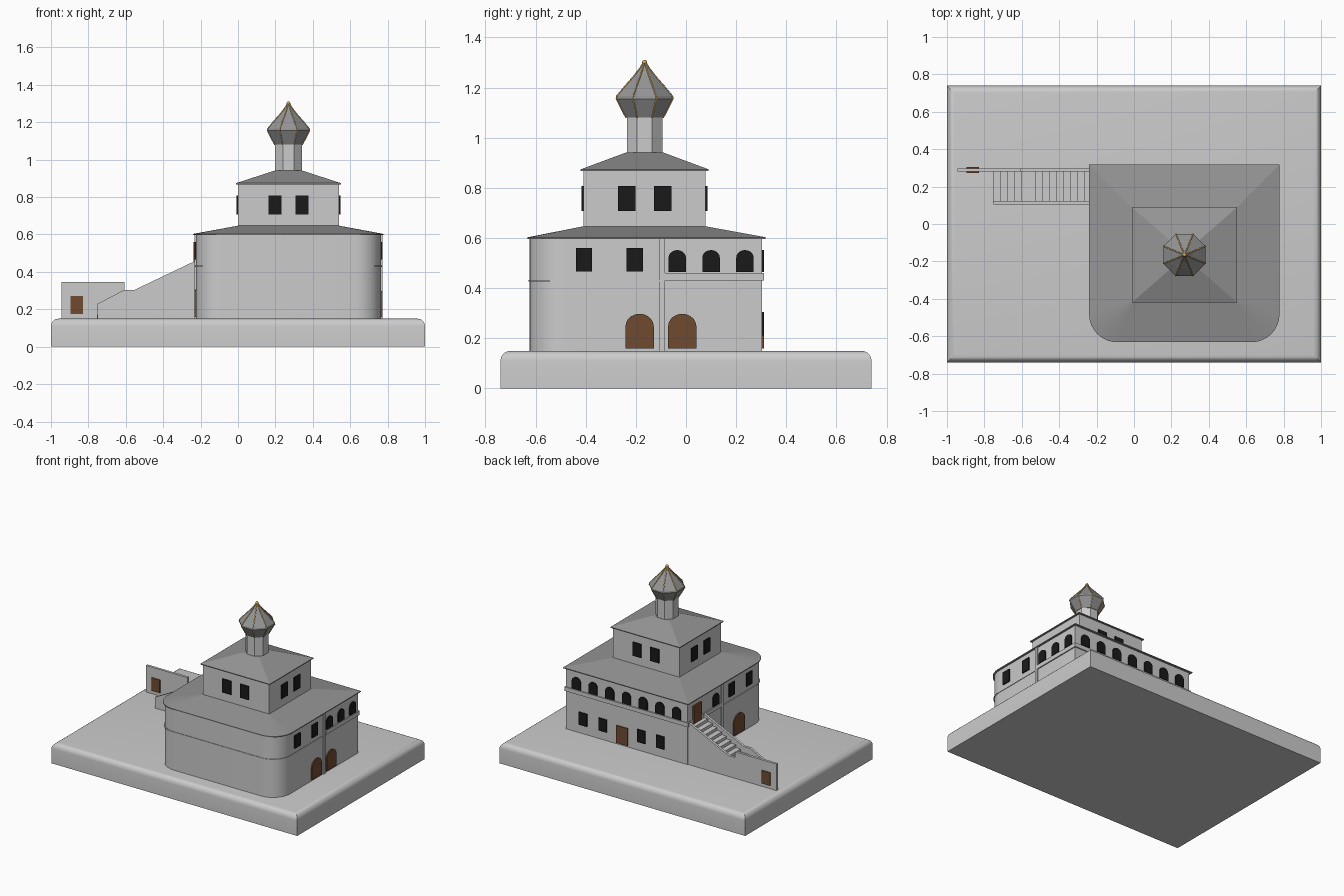
import bpy, bmesh, math
from mathutils import Vector

if "Cube" in bpy.data.objects:
    bpy.data.objects.remove(bpy.data.objects["Cube"])


def material(name, c):
    m = bpy.data.materials.new(name)
    m.diffuse_color = (*c, 1)
    m.use_nodes = True
    m.node_tree.nodes["Principled BSDF"].inputs["Base Color"].default_value = m.diffuse_color
    return m


ROOF = material("roof_grey", (0.3, 0.3, 0.3))
DARK = material("window_black", (0.01, 0.01, 0.01))
WOOD = material("door_brown", (0.16, 0.07, 0.03))
GOLD = material("gold", (0.7, 0.45, 0.12))


def finish(name, bm, mat=None, smooth=False):
    bmesh.ops.recalc_face_normals(bm, faces=bm.faces)
    me = bpy.data.meshes.new(name)
    bm.to_mesh(me)
    bm.free()
    ob = bpy.data.objects.new(name, me)
    bpy.context.collection.objects.link(ob)
    if mat:
        me.materials.append(mat)
    if smooth:
        bpy.ops.object.select_all(action='DESELECT')
        bpy.context.view_layer.objects.active = ob
        ob.select_set(True)
        bpy.ops.object.shade_smooth_by_angle(angle=math.radians(35))
    return ob


def prism(name, pts, depth, mat=None, smooth=False):
    """Extrude a polygon of 3D points along the depth vector."""
    bm = bmesh.new()
    f = bm.faces.new([bm.verts.new(p) for p in pts])
    r = bmesh.ops.extrude_face_region(bm, geom=[f])
    bmesh.ops.translate(bm, vec=depth, verts=[v for v in r["geom"] if isinstance(v, bmesh.types.BMVert)])
    return finish(name, bm, mat, smooth)


def box(name, x0, x1, y0, y1, z0, z1, mat=None):
    return prism(name, [(x0, y0, z0), (x1, y0, z0), (x1, y1, z0), (x0, y1, z0)], (0, 0, z1 - z0), mat)


def plan(x0, x1, y0, y1, z, r):
    """Rectangle whose two front corners are rounded."""
    pts = [(x1, y1, z), (x0, y1, z)]
    for cx, a0 in ((x0 + r, 180), (x1 - r, 270)):
        for i in range(9):
            a = math.radians(a0 + i * 90 / 8)
            pts.append((cx + r * math.cos(a), y0 + r + r * math.sin(a), z))
    return pts


def rect(x0, x1, y0, y1, z):
    return [(x, y, z) for x in (x0, x1) for y in (y0, y1)]


def hull(name, pts, mat):
    bm = bmesh.new()
    for p in pts:
        bm.verts.new(p)
    bmesh.ops.convex_hull(bm, input=bm.verts[:])
    bmesh.ops.dissolve_limit(bm, angle_limit=0.01, verts=bm.verts[:], edges=bm.edges[:])
    return finish(name, bm, mat)


def opening(name, side, wall, c, w, z0, z1, mat, arch=False):
    """Thin panel on a wall; side is 'x' or 'y', c its centre along the wall."""
    out = [(c - w / 2, z0), (c + w / 2, z0)]
    if arch:
        rise = w * 0.45
        out += [(c + w / 2 * math.cos(math.pi * i / 10),
                 z1 - rise + rise * math.sin(math.pi * i / 10)) for i in range(11)]
    else:
        out += [(c + w / 2, z1), (c - w / 2, z1)]
    t = 0.016
    if side == 'x':
        return prism(name, [(wall - t / 2, u, z) for u, z in out], (t, 0, 0), mat)
    return prism(name, [(u, wall - t / 2, z) for u, z in out], (0, t, 0), mat)


# Base slab with rounded top edges
bm = bmesh.new()
bmesh.ops.create_cube(bm, size=1)
for v in bm.verts:
    v.co = (v.co.x * 2, v.co.y * 1.48, (v.co.z + 0.5) * 0.15)
bmesh.ops.bevel(bm, geom=[e for e in bm.edges if all(v.co.z > 0.1 for v in e.verts)],
                offset=0.04, segments=5, profile=0.5, affect='EDGES')
finish("base", bm, smooth=True)

# Main block, string course, corner pilasters, gallery ledge
L, R, F, B = -0.225, 0.765, -0.625, 0.303
prism("main_walls", plan(L, R, F, B, 0.15, 0.14), (0, 0, 0.45), smooth=True)
prism("string_course", plan(L - .004, R + .004, F - .004, -0.09, 0.427, 0.14), (0, 0, 0.006), smooth=True)
for n, x in (("left", L), ("right", R)):
    box(n + "_pilaster", x - 0.007, x + 0.007, -0.105, -0.083, 0.15, 0.6)
box("gallery_ledge", L - 0.008, R + 0.008, -0.083, B + 0.008, 0.43, 0.46)

# Upper tier and both hipped roofs
l, r, f, b = 0.0, 0.54, -0.408, 0.077
hull("lower_roof", plan(-0.24, 0.778, -0.632, 0.318, 0.597, 0.15)
     + plan(-0.24, 0.778, -0.632, 0.318, 0.603, 0.15) + rect(l, r, f, b, 0.647), ROOF)
box("upper_walls", l, r, f, b, 0.62, 0.872)
eave = (-0.012, 0.552, -0.42, 0.09)
CX, CY = 0.27, -0.165
hull("upper_roof", rect(*eave, 0.868) + rect(*eave, 0.874)
     + rect(CX - .072, CX + .072, CY - .072, CY + .072, 0.942), ROOF)


# Octagonal drum and onion dome
def lathe8(name, prof, mat=None):
    bm = bmesh.new()
    rings = [[bm.verts.new(corner(i, q, z)) for i in range(8)] for q, z in prof]
    for a, c in zip(rings, rings[1:]):
        for i in range(8):
            j = (i + 1) % 8
            bm.faces.new((a[i], a[j], c[j], c[i]))
    bm.faces.new(rings[0])
    bm.faces.new(rings[-1])
    return finish(name, bm, mat)


def corner(i, q, z):
    a = math.radians(22.5 + 45 * i)
    return Vector((CX + q * math.cos(a), CY + q * math.sin(a), z))


lathe8("drum", [(0.077, 0.92), (0.077, 1.085)])
dome = [(0.08, 1.08), (0.098, 1.112), (0.122, 1.155), (0.12, 1.166), (0.085, 1.205),
        (0.045, 1.247), (0.018, 1.28), (0.004, 1.302)]
lathe8("onion_dome", dome, ROOF)

# Gold ribs and finial
cu = bpy.data.curves.new("dome_ribs", 'CURVE')
cu.dimensions = '3D'
cu.bevel_depth = 0.003
cu.bevel_resolution = 1
for i in range(8):
    s = cu.splines.new('POLY')
    s.points.add(len(dome) - 1)
    for p, (q, z) in zip(s.points, dome):
        p.co = (*corner(i, q, z), 1)
cu.materials.append(GOLD)
bpy.context.collection.objects.link(bpy.data.objects.new("dome_ribs", cu))
bm = bmesh.new()
bmesh.ops.create_uvsphere(bm, u_segments=12, v_segments=8, radius=0.01)
bmesh.ops.translate(bm, vec=(CX, CY, 1.301), verts=bm.verts)
finish("finial", bm, GOLD, True)

# Upper tier windows, two per side
for s in (-1, 1):
    for side, walls, c in (('x', (l, r), CY), ('y', (f, b), CX)):
        for wall in walls:
            opening("upper_window", side, wall, c + s * 0.072, 0.07, 0.708, 0.808, DARK)

# Main block side openings
for wall in (L, R):
    for y in (-0.407, -0.205):
        opening("side_window", 'x', wall, y, 0.065, 0.466, 0.56, DARK)
for y in (-0.035, 0.1, 0.235):
    opening("gallery_arch", 'x', R, y, 0.07, 0.464, 0.552, DARK, True)
for y in (-0.185, -0.015):
    opening("right_arched_door", 'x', R, y, 0.113, 0.16, 0.298, WOOD, True)
opening("left_arched_door", 'x', L, -0.29, 0.13, 0.16, 0.305, WOOD, True)
opening("left_gallery_arch", 'x', L, -0.02, 0.07, 0.464, 0.552, DARK, True)
opening("stair_door", 'x', L - 0.004, 0.2, 0.09, 0.43, 0.56, WOOD)

# Back openings
for i in range(7):
    opening("back_gallery_arch", 'y', B, 0.27 + (i - 3) * 0.136, 0.07, 0.464, 0.552, DARK, True)
for x in (0.624, 0.462, 0.15, -0.005):
    opening("back_window", 'y', B, x, 0.065, 0.212, 0.305, DARK)
opening("back_door", 'y', B, 0.305, 0.09, 0.16, 0.288, WOOD)

# Stair: two parapet walls, gate wall and solid steps with a landing
rail = [(-0.75, 0.15), (-0.75, 0.23), (-0.61, 0.303), (-0.555, 0.303), (-0.22, 0.463), (-0.22, 0.15)]
for n, y in (("front_parapet", 0.105), ("back_parapet", 0.28)):
    prism(n, [(x, y, z) for x, z in rail], (0, 0.018, 0))
box("gate_wall", -0.945, -0.608, 0.28, 0.298, 0.15, 0.345)
opening("gate_door", 'y', 0.289, -0.862, 0.068, 0.175, 0.27, WOOD).scale = (1, 1, 1)
for n, y in (("gate_door_front", 0.28), ("gate_door_back", 0.298)):
    opening(n, 'y', y, -0.862, 0.068, 0.175, 0.27, WOOD)
edges = [-0.755 + 0.0375 * i for i in range(5)] + [-0.53 + 0.038 * i for i in range(8)]
for i, x in enumerate(edges):
    end = edges[i + 1] if i < len(edges) - 1 else -0.22
    box("step", x, end, 0.12, 0.283, 0.15, 0.15 + 0.0215 * (i + 1))
